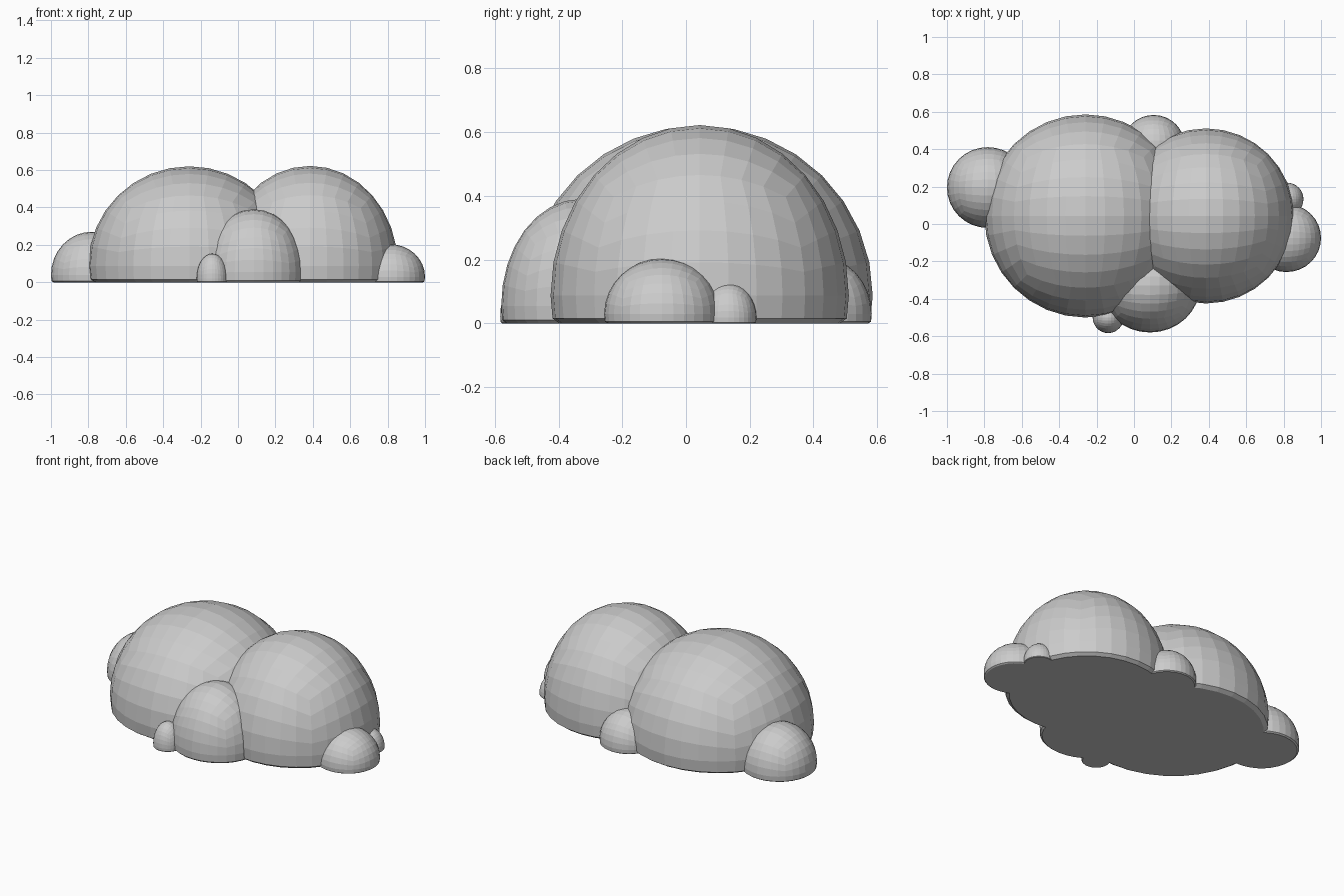
import bpy, bmesh, math
from mathutils import Vector

if "Cube" in bpy.data.objects:
    bpy.data.objects.remove(bpy.data.objects["Cube"])


def lump(name, x, y, rx, ry, height):
    """Quad-sphere dome, cut flat near the ground with a small undercut rim."""
    bm = bmesh.new()
    bmesh.ops.create_cube(bm, size=2)
    bmesh.ops.subdivide_edges(bm, edges=bm.edges[:], cuts=7, use_grid_fill=True)
    cz, rz = 0.14 * height, 0.86 * height
    rim = 0.025 * height
    for v in bm.verts:
        # even angular spacing on the sphere
        d = Vector([math.tan(c * math.pi / 4) for c in v.co]).normalized()
        v.co = (d.x * rx, d.y * ry, cz + d.z * rz)
    # flat cut above the ground
    bmesh.ops.bisect_plane(bm, geom=bm.verts[:] + bm.edges[:] + bm.faces[:],
                           plane_co=(0, 0, rim), plane_no=(0, 0, -1),
                           clear_outer=True)
    # undercut rim and flat bottom
    edges = [e for e in bm.edges if e.is_boundary]
    ext = bmesh.ops.extrude_edge_only(bm, edges=edges)["geom"]
    for v in [g for g in ext if isinstance(g, bmesh.types.BMVert)]:
        v.co = (v.co.x * 0.955, v.co.y * 0.955, 0)
    bmesh.ops.contextual_create(
        bm, geom=[g for g in ext if isinstance(g, bmesh.types.BMEdge)])
    bmesh.ops.recalc_face_normals(bm, faces=bm.faces[:])
    mesh = bpy.data.meshes.new(name)
    bm.to_mesh(mesh)
    bm.free()
    ob = bpy.data.objects.new(name, mesh)
    ob.location = (x, y, 0)
    bpy.context.collection.objects.link(ob)


# Two main mounds
lump("large_mound_left", -0.26, 0.043, 0.54, 0.543, 0.62)
lump("large_mound_right", 0.385, 0.043, 0.47, 0.468, 0.622)
# Smaller lumps around the edge
lump("front_lump", 0.085, -0.33, 0.268, 0.25, 0.39)
lump("front_pebble", -0.138, -0.5, 0.083, 0.083, 0.153)
lump("left_lump", -0.782, 0.195, 0.218, 0.216, 0.27)
lump("right_lump", 0.815, -0.075, 0.185, 0.182, 0.203)
lump("right_pebble", 0.818, 0.133, 0.088, 0.088, 0.125)
lump("back_lump", 0.105, 0.415, 0.168, 0.168, 0.21)
